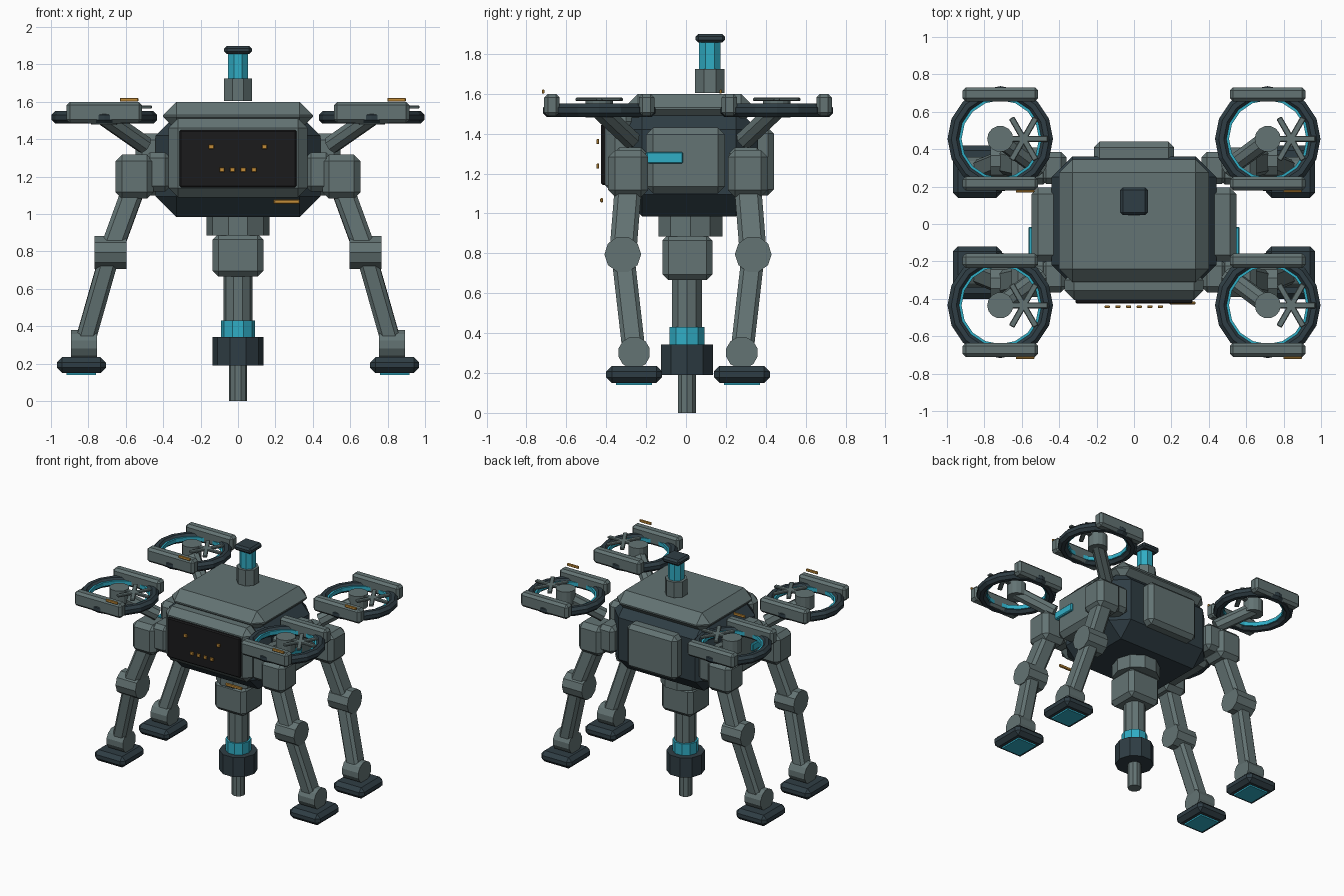
import bpy, bmesh, math
from mathutils import Vector, Matrix

if "Cube" in bpy.data.objects:
    bpy.data.objects.remove(bpy.data.objects["Cube"])


def material(name, rgb):
    m = bpy.data.materials.new(name)
    m.diffuse_color = (*rgb, 1)
    m.use_nodes = True
    m.node_tree.nodes["Principled BSDF"].inputs["Base Color"].default_value = m.diffuse_color
    return m


GRAY = material("gray_green_armour", (0.125, 0.172, 0.172))
DARK = material("dark_slate", (0.028, 0.047, 0.058))
CYAN = material("cyan_glow", (0.03, 0.42, 0.56))
AMBER = material("amber_light", (0.56, 0.27, 0.04))
BLACK = material("black_screen", (0.011, 0.011, 0.012))
Y0 = 0.01  # fore-aft centre of the mechanism


def finish(bm, name, mat):
    bmesh.ops.recalc_face_normals(bm, faces=bm.faces)
    me = bpy.data.meshes.new(name)
    bm.to_mesh(me)
    bm.free()
    me.materials.append(mat)
    ob = bpy.data.objects.new(name, me)
    bpy.context.collection.objects.link(ob)
    return ob


def chamfer(bm, width):
    if width:
        bmesh.ops.bevel(bm, geom=bm.edges[:], offset=width, segments=1,
                        affect='EDGES', clamp_overlap=True)


def box(name, mat, x, y, z, bevel=0.0, turn=0.0):
    """Chamfered box from (min, max) pairs, optionally turned about its own z."""
    bm = bmesh.new()
    bmesh.ops.create_cube(bm, size=1)
    for v in bm.verts:
        v.co = Vector((v.co.x * abs(x[1] - x[0]), v.co.y * abs(y[1] - y[0]), v.co.z * abs(z[1] - z[0])))
    chamfer(bm, bevel)
    centre = Vector((sum(x) / 2, sum(y) / 2, sum(z) / 2))
    bm.transform(Matrix.Translation(centre) @ Matrix.Rotation(turn, 4, 'Z'))
    return finish(bm, name, mat)


def cbox(name, mat, c, s, bevel=0.0, turn=0.0):
    return box(name, mat, *[(c[i] - s[i] / 2, c[i] + s[i] / 2) for i in range(3)], bevel, turn)


def along(a, b):
    a, b = Vector(a), Vector(b)
    d = (b - a).normalized()
    side = Vector((1, 0, 0)) if abs(d.x) < 0.9 else Vector((0, 1, 0))
    yax = d.cross(side).normalized()
    rot = Matrix((yax.cross(d), yax, d)).transposed().to_4x4()
    return Matrix.Translation((a + b) / 2) @ rot, (b - a).length


def beam(name, mat, a, b, w, d, bevel):
    """Chamfered bar between two points."""
    m, length = along(a, b)
    bm = bmesh.new()
    bmesh.ops.create_cube(bm, size=1)
    for v in bm.verts:
        v.co = Vector((v.co.x * w, v.co.y * d, v.co.z * length))
    chamfer(bm, bevel)
    bm.transform(m)
    return finish(bm, name, mat)


def rod(name, mat, a, b, r, sides):
    """Flat-sided cylinder between two points."""
    m, length = along(a, b)
    bm = bmesh.new()
    bmesh.ops.create_cone(bm, cap_ends=True, segments=sides, radius1=r, radius2=r, depth=length)
    bm.transform(m @ Matrix.Rotation(math.pi / sides, 4, 'Z'))
    return finish(bm, name, mat)


def ring(name, mat, centre, profile, sides):
    """Closed (radius, height) profile swept around z."""
    bm = bmesh.new()
    loops = []
    for i in range(sides):
        a = 2 * math.pi * i / sides
        loops.append([bm.verts.new((centre[0] + r * math.cos(a), centre[1] + r * math.sin(a), z))
                      for r, z in profile])
    n = len(profile)
    for i in range(sides):
        p, q = loops[i], loops[(i + 1) % sides]
        for j in range(n):
            bm.faces.new((p[j], p[(j + 1) % n], q[(j + 1) % n], q[j]))
    return finish(bm, name, mat)


# Main body
box("hull", DARK, (-0.44, 0.44), (-0.33, 0.36), (0.985, 1.53), 0.11)
box("top_deck", GRAY, (-0.40, 0.40), (-0.31, 0.345), (1.45, 1.60), 0.07)
box("face_panel", GRAY, (-0.372, 0.372), (-0.405, -0.25), (1.09, 1.51), 0.05)
box("back_panel", GRAY, (-0.215, 0.215), (0.30, 0.44), (1.09, 1.43), 0.03)
box("screen", BLACK, (-0.313, 0.313), (-0.425, -0.395), (1.143, 1.45), 0.008)
for i, (x, z) in enumerate([(-0.143, 1.36), (0.141, 1.36), (-0.086, 1.237),
                            (-0.029, 1.237), (0.028, 1.237), (0.085, 1.237)]):
    cbox(f"screen_light_{i}", AMBER, (x, -0.442, z), (0.028, 0.014, 0.026), 0.003)
box("chin_light", AMBER, (0.19, 0.33), (-0.43, -0.415), (1.055, 1.077), 0.004)

# Sensor mast
rod("mast_base", GRAY, (0, 0.12, 1.605), (0, 0.12, 1.725), 0.08, 8)
rod("mast_lens", CYAN, (0, 0.12, 1.72), (0, 0.12, 1.86), 0.058, 8)
cbox("mast_cap", DARK, (0, 0.122, 1.878), (0.148, 0.148, 0.044), 0.014)

# Drill column
rod("drill_collar", GRAY, (0, 0.022, 0.885), (0, 0.022, 1.02), 0.168, 10)
cbox("drill_housing", GRAY, (0, 0.007, 0.78), (0.27, 0.25, 0.23), 0.03)
for name, mat, z0, z1, r, n in [("drill_shaft", GRAY, 0.40, 0.70, 0.078, 10),
                                ("drill_glow_band", CYAN, 0.335, 0.43, 0.092, 10),
                                ("drill_chuck", DARK, 0.19, 0.342, 0.136, 10),
                                ("drill_bit", GRAY, 0.0, 0.20, 0.048, 10)]:
    rod(name, mat, (0, 0.005, z0), (0, 0.005, z1), r, n)

for sx, side in ((-1, "left"), (1, "right")):
    # Side pods
    box(f"side_pod_{side}", GRAY, sorted((sx * 0.36, sx * 0.548)), (-0.20, 0.195), (1.10, 1.43), 0.035)
    box(f"pod_light_{side}", CYAN, sorted((sx * 0.53, sx * 0.565)), (-0.20, -0.015), (1.25, 1.308), 0.006)

    for sy, end in ((-1, "front"), (1, "back")):
        tag = f"{end}_{side}"

        def at(x, y, z):
            return (sx * x, Y0 + sy * y, z)

        # Leg
        cbox(f"hip_mount_{tag}", GRAY, at(0.43, 0.29, 1.225), (0.14, 0.17, 0.21), 0.03)
        cbox(f"hip_{tag}", GRAY, at(0.553, 0.30, 1.2), (0.205, 0.2, 0.235), 0.035)
        hip, knee, ankle = at(0.56, 0.30, 1.13), at(0.682, 0.327, 0.795), at(0.823, 0.27, 0.30)
        beam(f"upper_leg_{tag}", GRAY, hip, knee, 0.12, 0.135, 0.022)
        rod(f"knee_{tag}", GRAY, at(0.597, 0.327, 0.795), at(0.767, 0.327, 0.795), 0.092, 10)
        beam(f"lower_leg_{tag}", GRAY, knee, ankle, 0.105, 0.115, 0.02)
        rod(f"ankle_{tag}", GRAY, at(0.753, 0.27, 0.302), at(0.893, 0.27, 0.302), 0.081, 12)
        cbox(f"foot_{tag}", DARK, at(0.838, 0.27, 0.193), (0.262, 0.28, 0.085), 0.028)
        cbox(f"foot_pad_{tag}", CYAN, at(0.838, 0.27, 0.148), (0.16, 0.18, 0.018))

        # Rotor pod
        cx, cy, _ = at(0.715, 0.445, 0)
        rod(f"rotor_arm_{tag}", GRAY, at(0.715, 0.445, 1.52), at(0.50, 0.285, 1.37), 0.05, 8)
        ring(f"rotor_ring_{tag}", DARK, (cx, cy),
             [(0.235, 1.483), (0.262, 1.483), (0.282, 1.503), (0.282, 1.53),
              (0.262, 1.55), (0.235, 1.55), (0.216, 1.53), (0.216, 1.503)], 16)
        ring(f"rotor_glow_{tag}", CYAN, (cx, cy),
             [(0.207, 1.505), (0.222, 1.505), (0.222, 1.535), (0.207, 1.535)], 16)
        rod(f"rotor_hub_{tag}", GRAY, (cx, cy, 1.48), (cx, cy, 1.582), 0.07, 14)
        for k in range(3):
            cbox(f"rotor_blade_{tag}_{k}", GRAY, (cx + 0.125, cy, 1.572),
                 (0.26, 0.032, 0.016), 0.004, k * math.pi / 3)
        for d in (-1, 1):
            cbox(f"rotor_guard_{tag}_{'near' if d < 0 else 'far'}", GRAY,
                 (cx, cy + d * 0.238, 1.544), (0.405, 0.076, 0.112), 0.018)
        cbox(f"rotor_light_{tag}", AMBER, (cx + 0.133, cy - 0.281, 1.611), (0.098, 0.013, 0.02), 0.003)
